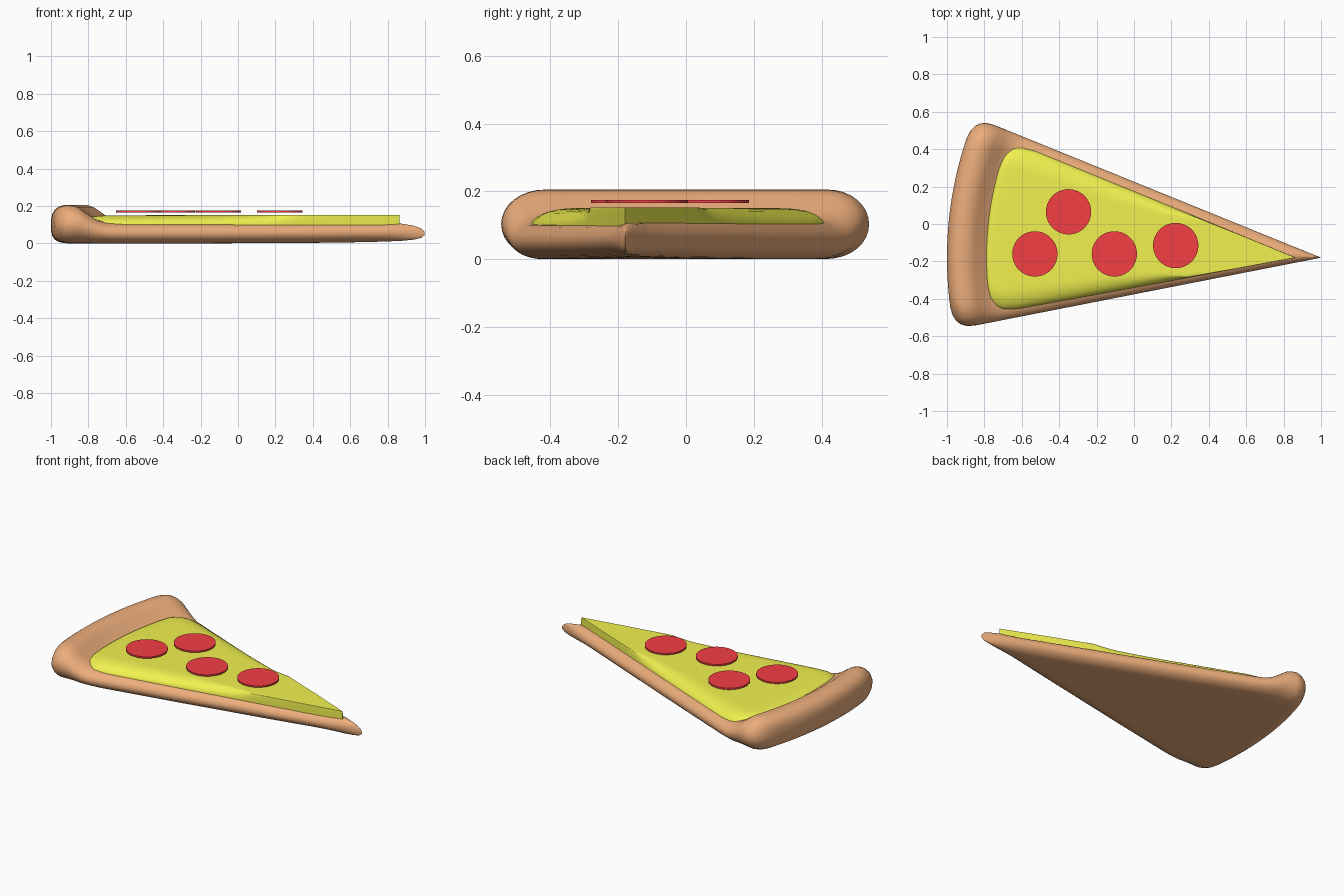
import bpy, bmesh, math

if "Cube" in bpy.data.objects:
    bpy.data.objects.remove(bpy.data.objects["Cube"])


def finish(obj, color, angle):
    mat = bpy.data.materials.new(obj.name + "_colour")
    mat.diffuse_color = (*color, 1)
    mat.use_nodes = True
    mat.node_tree.nodes["Principled BSDF"].inputs["Base Color"].default_value = mat.diffuse_color
    obj.data.materials.append(mat)
    bpy.ops.object.select_all(action='DESELECT')
    obj.select_set(True)
    bpy.context.view_layer.objects.active = obj
    bpy.ops.object.shade_smooth_by_angle(angle=math.radians(angle))


def lerp_rows(rows, steps):
    """Subdivide the profile rows linearly."""
    out = []
    for a, b in zip(rows, rows[1:]):
        out += [[p + (q - p) * i / steps for p, q in zip(a, b)] for i in range(steps)]
    return out + [list(rows[-1])]


def wedge(name, apex, mid, half, rows, color, angle):
    """Loft rounded cross-sections outward from the tip along a circular sector.
    Each row: radius, bottom z, top z, side inset, corner width."""
    corner, flat = 8, 16
    bm = bmesh.new()
    rings = []
    for r, z0, z1, inset, c in rows:
        w = max(r * math.sin(half) * 1.014 - inset, 0.0005)
        c = min(c, w)
        # lateral position and relative height across the upper half
        upper = [(w - c + c * math.cos(a), math.sin(a))
                 for a in (math.pi / 2 * i / corner for i in range(corner + 1))]
        mids = [((w - c) * (1 - 2 * i / flat), 1) for i in range(1, flat)]
        upper = upper + mids + [(-u, s) for u, s in reversed(upper)]
        lower = [(u, -s) for u, s in reversed(upper[1:-1])]
        ring = []
        for u, s in upper + lower:
            t = mid + u / r
            ring.append(bm.verts.new((apex[0] - r * math.cos(t), apex[1] + r * math.sin(t),
                                      (z0 + z1) / 2 + s * (z1 - z0) / 2)))
        rings.append(ring)
    n = len(rings[0])
    for a, b in zip(rings, rings[1:]):
        for i in range(n):
            j = (i + 1) % n
            bm.faces.new((a[i], a[j], b[j], b[i]))
    # close both ends with strips between upper and lower points
    for ring in (rings[0], rings[-1]):
        for i in range(n // 2):
            quad = [ring[i], ring[i + 1], ring[(n - i - 1) % n], ring[(n - i) % n]]
            bm.faces.new(list(dict.fromkeys(quad)))
    bmesh.ops.recalc_face_normals(bm, faces=bm.faces)
    mesh = bpy.data.meshes.new(name)
    bm.to_mesh(mesh)
    bm.free()
    obj = bpy.data.objects.new(name, mesh)
    bpy.context.collection.objects.link(obj)
    finish(obj, color, angle)


# Dough base with the raised crust at its outer end
dough = [
    (0.002, .045, .06, 0, .08), (.02, .03, .08, 0, .08), (.06, .02, .094, 0, .08),
    (.13, .013, .106, 0, .08), (.3, .007, .11, 0, .08), (.6, .003, .11, 0, .08),
    (1.2, 0, .108, 0, .08), (1.66, 0, .108, 0, .08), (1.73, 0, .112, 0, .09),
    (1.78, 0, .13, 0, .1), (1.83, 0, .165, 0, .12), (1.87, 0, .194, 0, .13),
    (1.9, 0, .204, .002, .13), (1.93, .001, .205, .006, .13), (1.96, .008, .196, .022, .13),
    (1.98, .02, .18, .045, .13), (1.993, .04, .158, .075, .12), (2.0, .07, .125, .12, .1),
]
wedge("dough_and_crust", (1, -.18), math.radians(5.5), math.radians(16.6),
      lerp_rows(dough, 2), (.84, .42, .2), 50)

# Cheese layer: straight-sided near the tip, rounded near the crust
cheese = [
    (.003, .07, .152, 0, .001), (.3, .06, .152, 0, .001), (.58, .05, .152, 0, .004),
    (.72, .045, .151, 0, .05), (1.0, .04, .151, 0, .09), (1.5, .035, .15, 0, .12),
    (1.58, .035, .149, .008, .12), (1.62, .04, .147, .025, .12),
    (1.645, .05, .143, .05, .12), (1.66, .06, .132, .09, .1),
]
wedge("cheese", (.866, -.18), math.radians(5.9), math.radians(16.4),
      lerp_rows(cheese, 3), (.88, .88, .08), 40)

# Pepperoni discs
for i, (x, y) in enumerate([(-.35, .065), (-.53, -.16), (-.105, -.16), (.223, -.115)], 1):
    bpy.ops.mesh.primitive_cylinder_add(vertices=64, radius=.121, depth=.01, location=(x, y, .17))
    disc = bpy.context.object
    disc.name = f"pepperoni_{i}"
    finish(disc, (.9, .05, .06), 30)
